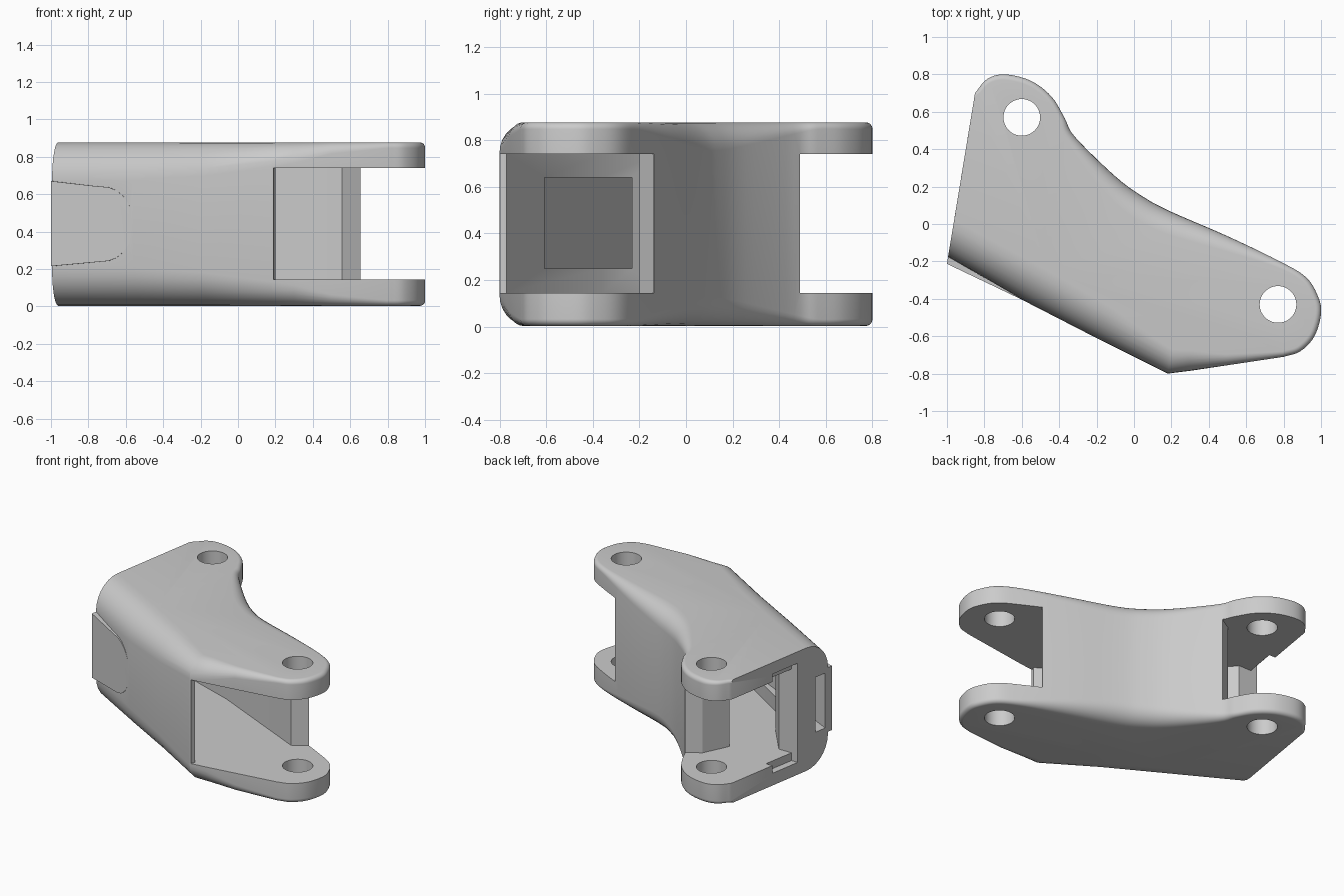
import bpy, bmesh, math
from mathutils import Vector

if "Cube" in bpy.data.objects:
    bpy.data.objects.remove(bpy.data.objects["Cube"])

Z0, Z1 = 0.003, 0.877


def make_object(name, bm):
    bmesh.ops.recalc_face_normals(bm, faces=bm.faces)
    mesh = bpy.data.meshes.new(name)
    bm.to_mesh(mesh)
    bm.free()
    ob = bpy.data.objects.new(name, mesh)
    bpy.context.collection.objects.link(ob)
    return ob


def loft(name, rings):
    """Join rings of equal length and cap both ends."""
    bm = bmesh.new()
    loops = [[bm.verts.new(p) for p in ring] for ring in rings]
    n = len(loops[0])
    for a, b in zip(loops, loops[1:]):
        for i in range(n):
            j = (i + 1) % n
            bm.faces.new((a[i], a[j], b[j], b[i]))
    bm.faces.new(loops[0])
    bm.faces.new(loops[-1])
    return make_object(name, bm)


def prism(name, pts, z0, z1):
    return loft(name, [[(x, y, z) for x, y in pts] for z in (z0, z1)])


def spline(ctrl, steps=5):
    """Smooth curve through (x, y, edge radius) points."""
    p = [Vector(c) for c in ctrl]
    p = [2 * p[0] - p[1]] + p + [2 * p[-1] - p[-2]]
    out = []
    for a, b, c, d in zip(p, p[1:], p[2:], p[3:]):
        for s in range(steps):
            t = s / steps
            out.append(0.5 * (2 * b + (c - a) * t + (2 * a - 5 * b + 4 * c - d) * t * t
                              + (3 * b - a - 3 * c + d) * t ** 3))
    return out + [p[-2]]


def boolean(target, cutter, op):
    cutter.hide_render = True
    mod = target.modifiers.new(op, 'BOOLEAN')
    mod.operation = op
    mod.solver = 'EXACT'
    mod.object = cutter
    bpy.context.view_layer.objects.active = target
    bpy.ops.object.modifier_apply(modifier=mod.name)
    bpy.data.objects.remove(cutter, do_unlink=True)


# Plan outline, clockwise from the left front corner: x, y, edge radius
curved = spline([(-.85, .70, .02), (-.785, .775, .025), (-.69, .80, .03), (-.55, .765, .03),
                 (-.44, .68, .03), (-.37, .565, .03), (-.315, .465, .05), (-.1, .255, .10),
                 (.05, .145, .12), (.2, .065, .12), (.5, -.065, .08), (.78, -.20, .035),
                 (.92, -.285, .03), (.985, -.39, .03), (1.0, -.48, .03), (.965, -.60, .03),
                 (.89, -.68, .03), (.80, -.71, .03)])
front = [(.5, -.755, .06), (.3, -.785, .11), (.18, -.80, .13), (-.2, -.61, .18), (-.56, -.425, .2)]
outline = [Vector((-.994, -.175, .2))] + curved + [Vector(p) for p in front]

# Inward direction at every outline point; the left end stays a flat cut
inward = []
for i, p in enumerate(outline):
    q, r = outline[i - 1], outline[(i + 1) % len(outline)]
    t = (p - q).to_2d().normalized() + (r - p).to_2d().normalized()
    inward.append(Vector((t.y, -t.x)).normalized())
inward[0] = Vector((.165, 1)).normalized()
inward[1] = Vector((-.165, -1)).normalized()

# Body shell with rounded top and bottom edges
rings = []
N = 7
for side in (0, 1):
    for k in range(N + 1):
        a = math.pi / 2 * (k if side else N - k) / N
        ring = []
        for p, d in zip(outline, inward):
            c = p.to_2d() + d * p.z * (1 - math.sin(math.pi / 2 - a))
            h = p.z * (1 - math.sin(a))
            ring.append((c.x, c.y, Z1 - h if side else Z0 + h))
        rings.append(ring)
body = loft("link_body", rings[::-1])

# Raised tongue on the front face, near the left end
tongue = [(-1, .215), (-.78, .235)]
tongue += [(-.72 + .16 * math.cos(a), .44 + .2 * math.sin(a))
           for a in [math.radians(-80 + 16 * i) for i in range(11)]]
tongue += [(-.78, .645), (-1, .67)]
outer, inner = [], []
for x, z in tongue:
    y = -.213 - .478 * (x + 1)
    outer.append((x, y, z))
    inner.append((x + .165 * .12, y + .12, z))
boolean(body, loft("front_tongue", [outer, inner]), 'UNION')

# Hollow channel that opens into both forks
channel = [(.19, -.788), (.19, -1.2), (1.3, -1.2), (1.3, .3), (.655, .3), (.655, -.14),
           (.556, -.20), (-.19, .14), (-.517, .25), (-.43, .43), (-.33, .49), (-.33, 1.1),
           (-1.3, 1.1), (-1.3, .10), (-.80, .10), (-.62, -.12), (-.45, -.36), (.2, -.77)]
boolean(body, prism("channel_cutter", channel, .145, .74), 'DIFFERENCE')

# Recess along the inside of the front wall, coming out as a slot at the left end
recess = [(-1.1, -.095), (-.06, -.61), (-.02, -.56), (-.40, -.27), (-.70, -.19), (-1.1, 0)]
boolean(body, prism("recess_cutter", recess, .25, .64), 'DIFFERENCE')

# Shallow stepped groove in the left end
groove = [(-1.2, .10), (-.90, .10), (-.86, .33), (-1.2, .33)]
boolean(body, prism("groove_cutter", groove, .09, .795), 'DIFFERENCE')

# Pin holes through both forks
for hx, hy in ((-.6, .57), (.77, -.43)):
    circle = [(hx + .098 * math.cos(math.tau * i / 48), hy + .098 * math.sin(math.tau * i / 48))
              for i in range(48)]
    boolean(body, prism("pin_hole_cutter", circle, -.2, 1.1), 'DIFFERENCE')

bpy.ops.object.select_all(action='DESELECT')
body.select_set(True)
bpy.context.view_layer.objects.active = body
bpy.ops.object.shade_smooth_by_angle(angle=math.radians(30))
